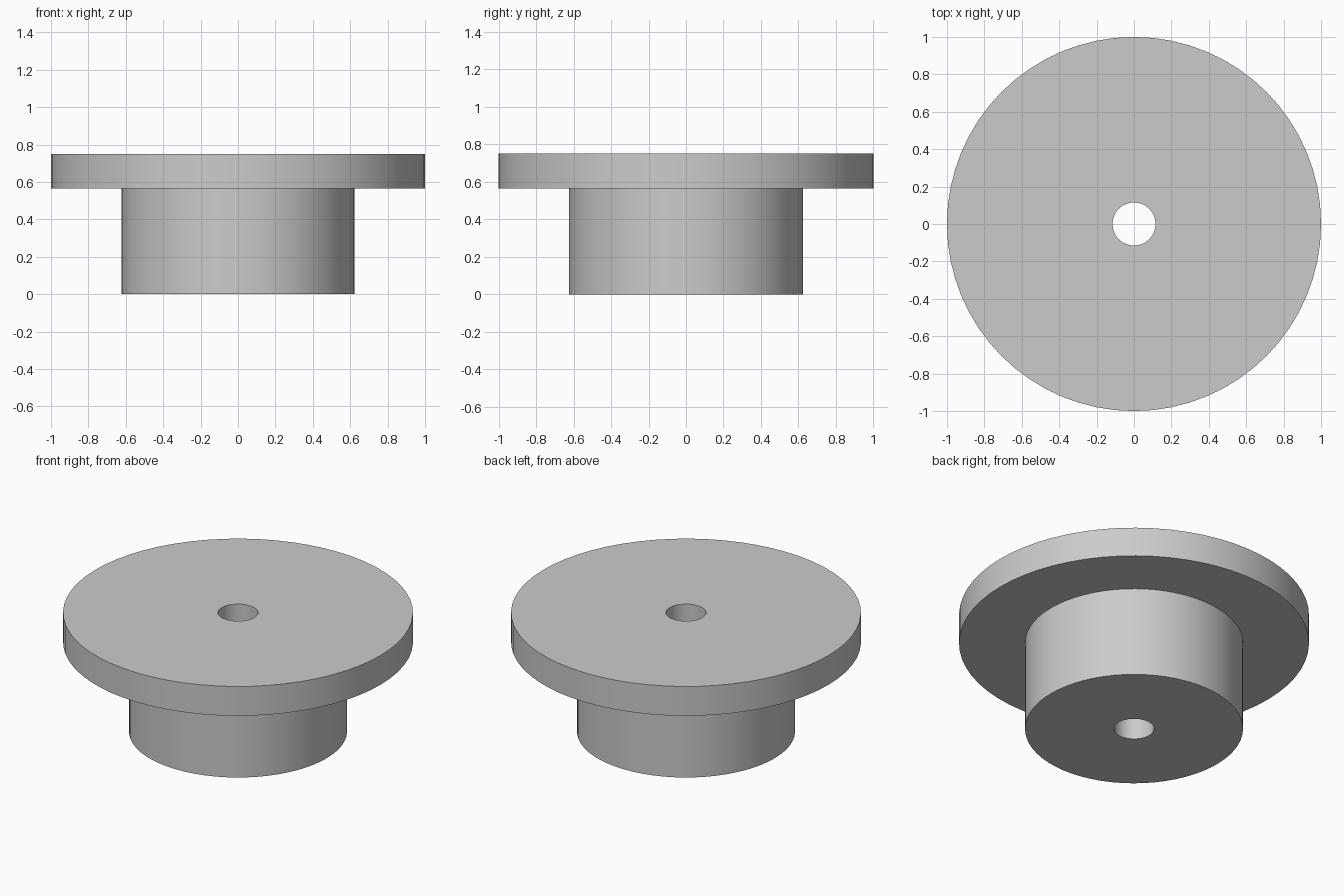
import bpy
import bmesh
import math

SEGMENTS = 64
BORE_RADIUS = 0.115
HUB_RADIUS = 0.623
FLANGE_RADIUS = 1.0
STEP_HEIGHT = 0.565
TOP_HEIGHT = 0.75

cube = bpy.data.objects.get("Cube")
if cube:
    bpy.data.objects.remove(cube, do_unlink=True)


def make_material(name, color):
    mat = bpy.data.materials.new(name)
    mat.use_nodes = True
    mat.diffuse_color = color
    mat.node_tree.nodes["Principled BSDF"].inputs["Base Color"].default_value = color
    return mat


def lathe(name, profile, mat):
    """Revolve a closed (radius, height) profile around the z axis."""
    bm = bmesh.new()
    rings = []
    for i in range(SEGMENTS):
        a = 2 * math.pi * i / SEGMENTS
        rings.append([bm.verts.new((r * math.cos(a), r * math.sin(a), z))
                      for r, z in profile])
    count = len(profile)
    for i, ring in enumerate(rings):
        following = rings[(i + 1) % SEGMENTS]
        for j in range(count):
            k = (j + 1) % count
            bm.faces.new((ring[j], following[j], following[k], ring[k]))
    bmesh.ops.recalc_face_normals(bm, faces=bm.faces)
    mesh = bpy.data.meshes.new(name)
    bm.to_mesh(mesh)
    bm.free()
    mesh.materials.append(mat)
    obj = bpy.data.objects.new(name, mesh)
    bpy.context.collection.objects.link(obj)
    bpy.ops.object.select_all(action="DESELECT")
    obj.select_set(True)
    bpy.context.view_layer.objects.active = obj
    bpy.ops.object.shade_smooth_by_angle(angle=math.radians(30))
    return obj


# Hub and wide flange in one turned piece, with a bore right through
grey = make_material("plain grey", (0.6, 0.6, 0.6, 1.0))
lathe("flanged_bushing", [
    (BORE_RADIUS, 0),
    (HUB_RADIUS, 0),
    (HUB_RADIUS, STEP_HEIGHT),
    (FLANGE_RADIUS, STEP_HEIGHT),
    (FLANGE_RADIUS, TOP_HEIGHT),
    (BORE_RADIUS, TOP_HEIGHT),
], grey)
